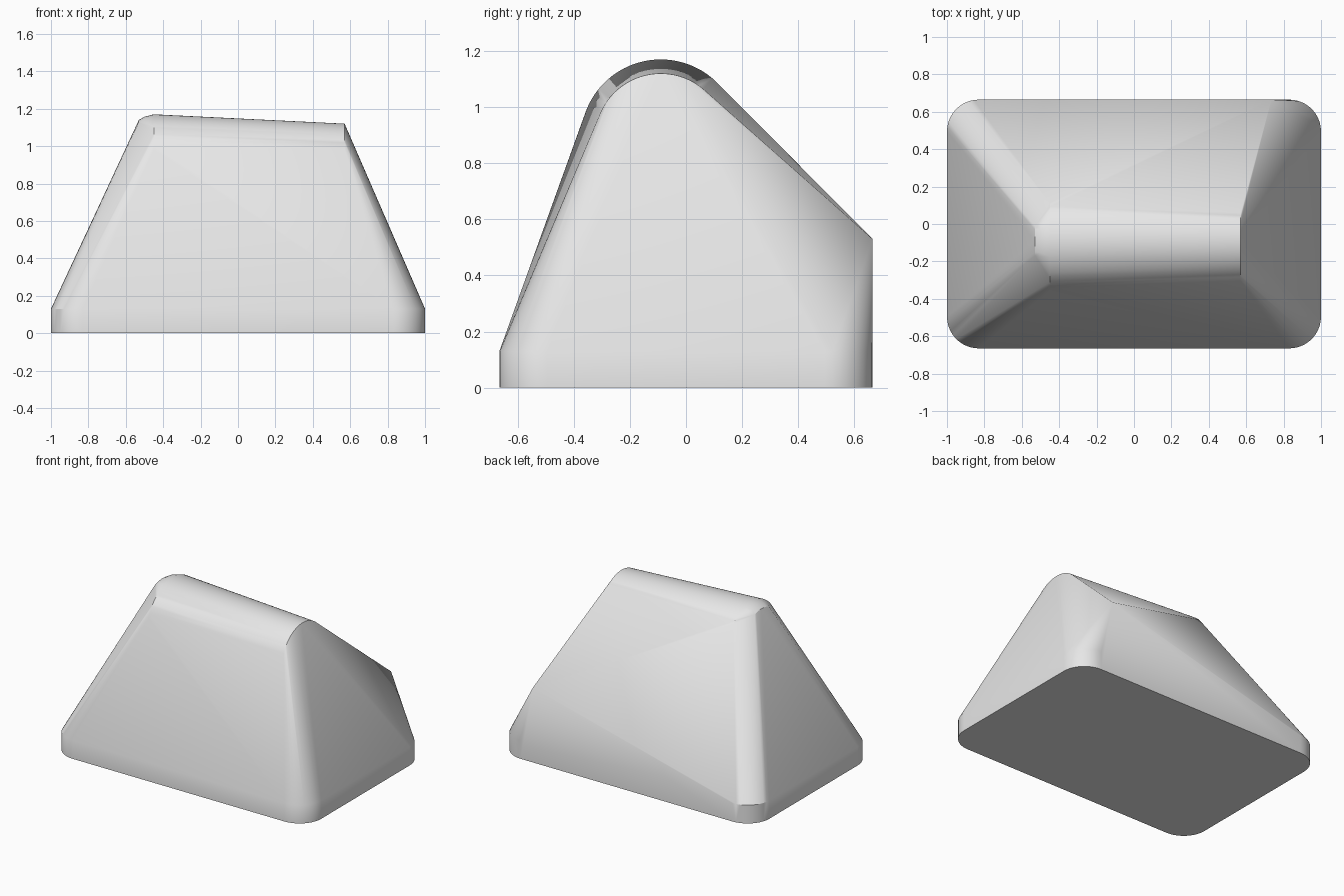
import bpy, bmesh
from math import sin, cos, radians

cube = bpy.data.objects.get("Cube")
if cube:
    bpy.data.objects.remove(cube, do_unlink=True)

HALF_X, HALF_Y, RIM, CORNER = 1.0, 0.665, 0.13, 0.17
RIDGE_Y, RIDGE_Z = -0.09, 0.885

grey = bpy.data.materials.new("light grey")
grey.use_nodes = True
colour = (0.8, 0.8, 0.8, 1)
grey.diffuse_color = colour
grey.node_tree.nodes["Principled BSDF"].inputs["Base Color"].default_value = colour


def rounded_base(z, steps=10):
    """Rounded rectangle outline at height z."""
    for sx in (-1, 1):
        for sy in (-1, 1):
            for i in range(steps + 1):
                a = radians(90 * i / steps)
                yield (sx * (HALF_X - CORNER + CORNER * cos(a)),
                       sy * (HALF_Y - CORNER + CORNER * sin(a)), z)


def ridge_arc(x, radius, start=45, end=160, steps=24):
    """Arc across the ridge, from the back slope to the front slope."""
    for i in range(steps + 1):
        a = radians(start + (end - start) * i / steps)
        yield (x, RIDGE_Y + radius * cos(a), RIDGE_Z + radius * sin(a))


points = [*rounded_base(0), *rounded_base(RIM)]
# Tapering ridge with a softened tall end
points += ridge_arc(0.57, 0.235)
points += ridge_arc(-0.45, 0.285)
points += ridge_arc(-0.5, 0.272, 72, 108, 8)
points += ridge_arc(-0.53, 0.255, 72, 108, 8)
# Raised back corner
points.append((0.735, HALF_Y, 0.53))

# Stretch one skin over all the outlines
bm = bmesh.new()
for p in points:
    bm.verts.new(p)
bmesh.ops.remove_doubles(bm, verts=bm.verts, dist=0.0005)
hull = bmesh.ops.convex_hull(bm, input=bm.verts)
loose = {v for v in hull["geom_interior"] + hull["geom_unused"]
         if isinstance(v, bmesh.types.BMVert) and not v.link_faces}
bmesh.ops.delete(bm, geom=list(loose), context='VERTS')
bmesh.ops.dissolve_limit(bm, angle_limit=radians(0.5), verts=bm.verts, edges=bm.edges)
bmesh.ops.recalc_face_normals(bm, faces=bm.faces)

mesh = bpy.data.meshes.new("wedge_body")
bm.to_mesh(mesh)
bm.free()
mesh.materials.append(grey)
body = bpy.data.objects.new("wedge_body", mesh)
bpy.context.collection.objects.link(body)

bpy.ops.object.select_all(action='DESELECT')
body.select_set(True)
bpy.context.view_layer.objects.active = body
bpy.ops.object.shade_smooth_by_angle(angle=radians(30))
